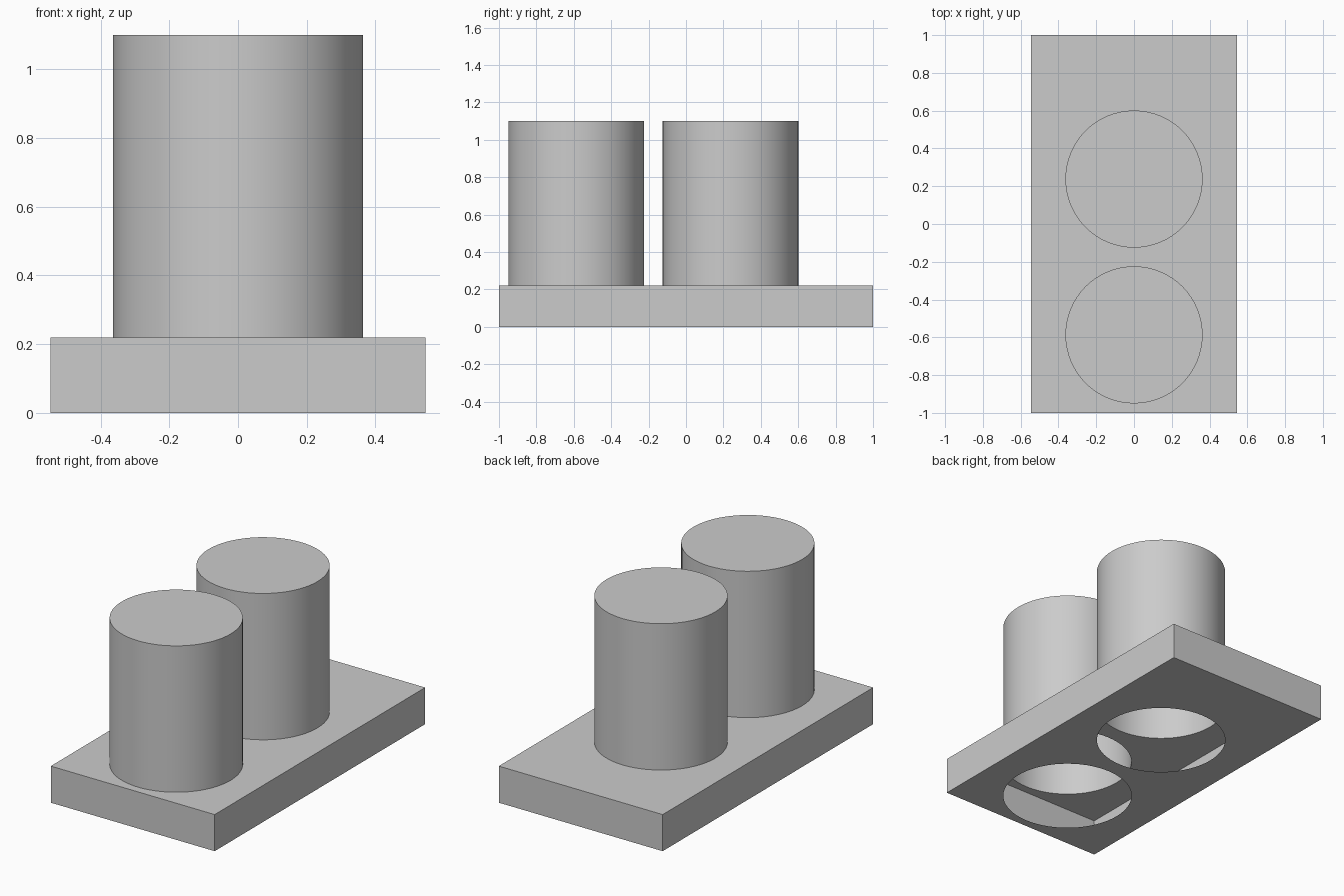
import bpy
import bmesh
import math

cube = bpy.data.objects.get("Cube")
if cube:
    bpy.data.objects.remove(cube, do_unlink=True)

HALF_X, HALF_Y = 0.545, 1.0
BASE_H, TOP_H = 0.22, 1.1
RADIUS, SIDES = 0.363, 64
CENTRES = {"front_cylinder": -0.587, "rear_cylinder": 0.238}

grey = bpy.data.materials.new("plain grey")
grey.use_nodes = True
grey.diffuse_color = (0.6, 0.6, 0.6, 1)
grey.node_tree.nodes["Principled BSDF"].inputs["Base Color"].default_value = (0.6, 0.6, 0.6, 1)


def circle(cy):
    angles = [2 * math.pi * i / SIDES for i in range(SIDES)]
    return [(RADIUS * math.cos(a), cy + RADIUS * math.sin(a)) for a in angles]


def ring(bm, points, z):
    """Closed loop of edges at height z."""
    verts = [bm.verts.new((x, y, z)) for x, y in points]
    edges = [bm.edges.new((v, verts[(i + 1) % len(verts)])) for i, v in enumerate(verts)]
    return verts, edges


def wall(bm, low, high):
    """Outward faces between two counter-clockwise loops."""
    for i in range(len(low)):
        j = (i + 1) % len(low)
        bm.faces.new((low[i], low[j], high[j], high[i]))


def finish(bm, name):
    mesh = bpy.data.meshes.new(name)
    bm.to_mesh(mesh)
    bm.free()
    mesh.materials.append(grey)
    obj = bpy.data.objects.new(name, mesh)
    bpy.context.collection.objects.link(obj)
    return obj


# Hollow base: thin shell with round openings in its top and bottom sheets
bm = bmesh.new()
corners = [(-HALF_X, -HALF_Y), (HALF_X, -HALF_Y), (HALF_X, HALF_Y), (-HALF_X, HALF_Y)]
loops = []
for z, up in ((0, -1), (BASE_H, 1)):
    outline, edges = ring(bm, corners, z)
    for cy in CENTRES.values():
        edges += ring(bm, circle(cy), z)[1]
    sheet = bmesh.ops.triangle_fill(bm, edges=edges, use_beauty=True, normal=(0, 0, up))
    for item in sheet["geom"]:
        if isinstance(item, bmesh.types.BMFace):
            item.normal_update()
            if item.normal.z * up < 0:
                item.normal_flip()
    loops.append(outline)
wall(bm, *loops)
finish(bm, "base_box")

# Capped tubes, open underneath into the base
for name, cy in CENTRES.items():
    bm = bmesh.new()
    low = ring(bm, circle(cy), BASE_H)[0]
    high = ring(bm, circle(cy), TOP_H)[0]
    wall(bm, low, high)
    bm.faces.new(high)
    tube = finish(bm, name)
    bpy.ops.object.select_all(action="DESELECT")
    tube.select_set(True)
    bpy.context.view_layer.objects.active = tube
    bpy.ops.object.shade_smooth_by_angle(angle=math.radians(30))
